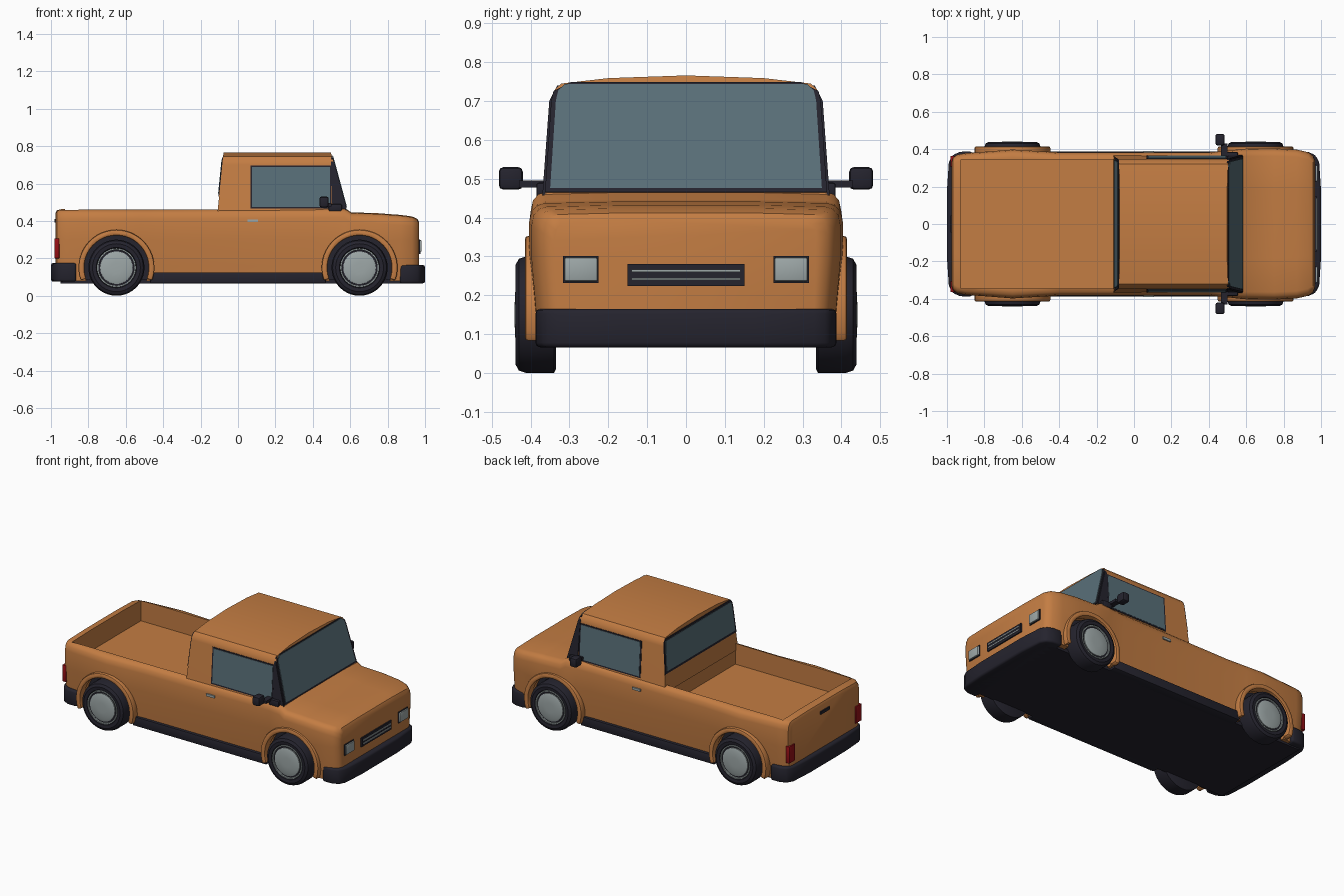
import bpy, bmesh, math
from mathutils import Vector

if "Cube" in bpy.data.objects:
    bpy.data.objects.remove(bpy.data.objects["Cube"])


def material(name, rgb):
    m = bpy.data.materials.new(name)
    m.diffuse_color = (*rgb, 1)
    m.use_nodes = True
    m.node_tree.nodes["Principled BSDF"].inputs["Base Color"].default_value = m.diffuse_color
    return m


ORANGE = material("orange paint", (0.55, 0.205, 0.056))
DARK = material("dark trim", (0.018, 0.017, 0.027))
GLASS = material("window glass", (0.10, 0.16, 0.19))
GREY = material("light grey", (0.34, 0.39, 0.39))
RED = material("tail red", (0.30, 0.005, 0.008))


def finish(name, bm, mat, bevel=0, cutters=(), angle=35):
    bmesh.ops.recalc_face_normals(bm, faces=bm.faces)
    me = bpy.data.meshes.new(name)
    bm.to_mesh(me)
    bm.free()
    ob = bpy.data.objects.new(name, me)
    bpy.context.collection.objects.link(ob)
    me.materials.append(mat)
    bpy.ops.object.select_all(action='DESELECT')
    ob.select_set(True)
    bpy.context.view_layer.objects.active = ob
    for c in cutters:
        b = ob.modifiers.new("cut", 'BOOLEAN')
        b.operation, b.solver, b.object = 'DIFFERENCE', 'EXACT', c
        bpy.ops.object.modifier_apply(modifier=b.name)
        bpy.data.objects.remove(c)
    if bevel:
        b = ob.modifiers.new("bevel", 'BEVEL')
        b.width, b.segments = bevel, 2
        bpy.ops.object.modifier_apply(modifier=b.name)
    bpy.ops.object.shade_smooth_by_angle(angle=math.radians(angle))
    return ob


def loft(name, rings, mat, **kw):
    """Skin closed rings of equal length and cap both ends."""
    bm = bmesh.new()
    vs = [[bm.verts.new(p) for p in r] for r in rings]
    n = len(vs[0])
    for a, b in zip(vs, vs[1:]):
        for i in range(n):
            j = (i + 1) % n
            bm.faces.new((a[i], a[j], b[j], b[i]))
    bm.faces.new(vs[0])
    bm.faces.new(vs[-1])
    return finish(name, bm, mat, **kw)


def box(name, x, y, z, mat, **kw):
    ring = [(y[0], z[0]), (y[1], z[0]), (y[1], z[1]), (y[0], z[1])]
    return loft(name, [[(v, a, b) for a, b in ring] for v in x], mat, **kw)


def side_prism(name, pts, y, mat, **kw):
    return loft(name, [[(a, v, b) for a, b in pts] for v in y], mat, **kw)


def plate(name, pts, out, mat, t=0.004):
    o = Vector(out) * t
    return loft(name, [[Vector(p) - o for p in pts], [Vector(p) + o for p in pts]], mat)


def lathe(name, x, z, s, profile, mat, n=40):
    """Spin (y, radius) points round a wheel axle."""
    return loft(name, [[(x + r * math.cos(2 * math.pi * i / n), s * y,
                         z + r * math.sin(2 * math.pi * i / n)) for i in range(n)]
                       for y, r in profile], mat)


def arc(cx, cz, r, a0, a1, n=28):
    return [(cx + r * math.cos(math.radians(a0 + (a1 - a0) * i / n)),
             cz + r * math.sin(math.radians(a0 + (a1 - a0) * i / n))) for i in range(n + 1)]


WX, WZ = 0.65, 0.15


# lower body: stations of (x, half width, top height)
def body_ring(x, w, t):
    half = [(0.955 * w, 0.08), (0.97 * w, 0.16), (w, 0.30), (w, t - 0.05),
            (0.985 * w, t - 0.022), (0.95 * w, t - 0.006), (0.90 * w, t), (0.45 * w, t + 0.004)]
    return [(x, y, z) for y, z in half] + [(x, -y, z) for y, z in reversed(half)]


stations = [(-0.975, 0.335, 0.44), (-0.968, 0.355, 0.453), (-0.945, 0.371, 0.459),
            (-0.90, 0.379, 0.46), (-0.80, 0.386, 0.46), (-0.65, 0.398, 0.46),
            (-0.52, 0.390, 0.46), (-0.40, 0.383, 0.46), (0.40, 0.383, 0.465),
            (0.50, 0.392, 0.468), (0.57, 0.40, 0.466), (0.605, 0.403, 0.442),
            (0.75, 0.404, 0.437), (0.87, 0.398, 0.428), (0.93, 0.384, 0.42),
            (0.958, 0.365, 0.408), (0.968, 0.34, 0.39)]
cutters = [box("bed_cutter", (-0.925, -0.105), (-0.345, 0.345), (0.33, 0.7), ORANGE)]
for s in (1, -1):
    for cx in (-WX, WX):
        cutters.append(side_prism("arch_cutter", arc(cx, WZ, 0.176, 0, 351, 39),
                                  (s * 0.28, s * 0.6), ORANGE))
loft("lower_body", [body_ring(*st) for st in stations], ORANGE, cutters=cutters)

# cab: a cross-section whose ends lean with height
SIDE = [(0.42, 0.372), (0.47, 0.362), (0.70, 0.347), (0.725, 0.341), (0.745, 0.322),
        (0.759, 0.20), (0.766, 0.0)]


def back_x(z):
    return -0.112 + (z - 0.42) * 0.1


def front_x(z):
    return 0.59 - (z - 0.42) * 0.27


def side_y(z):
    for (z0, y0), (z1, y1) in zip(SIDE, SIDE[1:]):
        if z <= z1:
            return y0 + (y1 - y0) * (z - z0) / (z1 - z0)


half = [(y, z) for z, y in SIDE]
section = half + [(-y, z) for y, z in reversed(half[:-1])]
loft("cab", [[(f(z), y, z) for y, z in section] for f in (back_x, front_x)], ORANGE)

# windscreen and rear window
for name, f, d, layers in (
        ("windscreen", front_x, 1, ((0.465, 0.748, 0.0, DARK, 0.004), (0.475, 0.742, 0.012, GLASS, 0.007))),
        ("rear_window", back_x, -1, ((0.53, 0.74, 0.0, DARK, 0.004), (0.545, 0.728, 0.014, GLASS, 0.007)))):
    for z0, z1, inset, mat, t in layers:
        zs = [z0, 0.70, 0.725, z1]
        right = [(f(z), side_y(z) - inset, z) for z in zs]
        left = [(f(z), -side_y(z) + inset, z) for z in reversed(zs)]
        part = "_frame" if mat == DARK else "_glass"
        plate(name + part, right + left, (d, 0, 0.25 if d > 0 else 0.1), mat, t)

for s in (1, -1):
    # side glass, its frame and the windscreen pillar
    def on_side(pts):
        return [(x, s * side_y(z), z) for x, z in pts]
    plate("side_window_frame", on_side([(0.066, 0.466), (0.50, 0.466), (0.50, 0.695), (0.066, 0.695)]),
          (0, s, 0), DARK, 0.003)
    plate("side_window_glass", on_side([(0.075, 0.475), (0.492, 0.475), (0.492, 0.688), (0.075, 0.688)]),
          (0, s, 0), GLASS, 0.005)
    plate("windscreen_pillar", on_side([(0.505, 0.455), (front_x(0.455), 0.455), (front_x(0.70), 0.70),
                                        (front_x(0.74), 0.74), (0.498, 0.74), (0.498, 0.70)]),
          (0, s, 0), DARK, 0.005)
    # mirror
    box("mirror_head", (0.435, 0.485), (s * 0.42, s * 0.482), (0.472, 0.53), DARK, bevel=0.012)
    box("mirror_arm", (0.465, 0.50), (s * 0.36, s * 0.43), (0.478, 0.495), DARK)
    box("mirror_base", (0.485, 0.555), (s * 0.34, s * 0.385), (0.452, 0.49), DARK, bevel=0.006)
    # door handle and sill
    box("door_handle", (0.05, 0.107), (s * 0.375, s * 0.391), (0.393, 0.408), GREY)
    box("sill", (-0.47, 0.47), (s * 0.32, s * 0.387), (0.066, 0.125), DARK, bevel=0.006)
    # lamps
    box("headlight_rim", (0.94, 0.974), (s * 0.225, s * 0.317), (0.232, 0.301), DARK)
    box("headlight", (0.94, 0.982), (s * 0.228, s * 0.313), (0.236, 0.297), GREY, bevel=0.005)
    box("tail_light", (-0.982, -0.955), (s * 0.305, s * 0.364), (0.20, 0.307), RED, bevel=0.004)
    for cx in (-WX, WX):
        # wheel well, arch flare and wheel
        side_prism("wheel_well", arc(cx, WZ, 0.177, -27, 207), (s * 0.27, s * 0.335), DARK)
        side_prism("arch_flare", arc(cx, WZ, 0.203, -20, 200) + arc(cx, WZ, 0.172, 200, -20),
                   (s * 0.36, s * 0.415), ORANGE, bevel=0.009)
        lathe("tyre", cx, WZ, s, [(0.335, 0.14), (0.34, 0.15), (0.412, 0.15), (0.43, 0.144),
                                  (0.439, 0.128), (0.437, 0.108), (0.425, 0.104)], DARK)
        lathe("rim_ring", cx, WZ, s, [(0.42, 0.104), (0.436, 0.104), (0.436, 0.097), (0.42, 0.094)], GREY)
        lathe("rim_gap", cx, WZ, s, [(0.42, 0.096), (0.429, 0.096)], DARK)
        lathe("hub_cap", cx, WZ, s, [(0.42, 0.088), (0.434, 0.087), (0.439, 0.07), (0.441, 0.03)], GREY)

# wraparound bumpers
for name, d, z in (("front_bumper", 1, (0.066, 0.165)), ("rear_bumper", -1, (0.075, 0.175))):
    edge = [(0.865, 0.388), (0.93, 0.386), (0.97, 0.368), (0.99, 0.33), (1.0, 0.18)]
    outline = [(d * x, y) for x, y in edge] + [(d * x, -y) for x, y in reversed(edge)]
    loft(name, [[(x, y, h) for x, y in outline] for h in z], DARK, bevel=0.012, angle=50)

# grille with two bright bars
box("grille", (0.94, 0.976), (-0.15, 0.15), (0.224, 0.281), DARK)
for z in (0.242, 0.263):
    box("grille_bar", (0.95, 0.98), (-0.14, 0.14), (z - 0.003, z + 0.003), GREY)

# tailgate handle and underside
box("tailgate_handle", (-0.982, -0.96), (-0.045, 0.045), (0.392, 0.41), DARK)
box("floor_pan", (-0.95, 0.95), (-0.345, 0.345), (0.066, 0.09), DARK)
